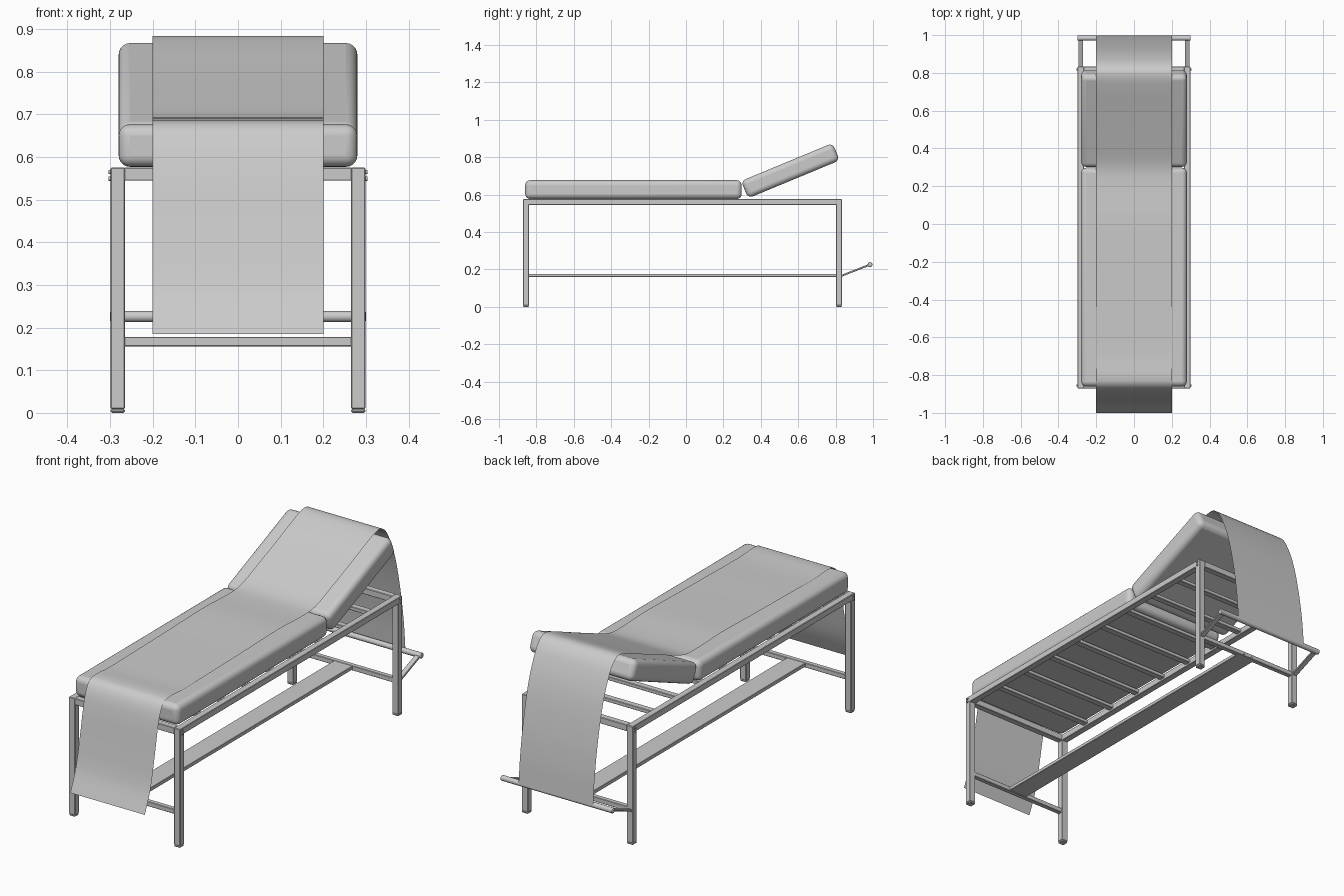
import bpy, bmesh, math
from mathutils import Vector

if "Cube" in bpy.data.objects:
    bpy.data.objects.remove(bpy.data.objects["Cube"])


def finish(obj, bevel=0, segs=1, smooth=False):
    if bevel:
        m = obj.modifiers.new("bevel", 'BEVEL')
        m.width, m.segments = bevel, segs
        m.limit_method = 'ANGLE'
    if smooth:
        bpy.ops.object.select_all(action='DESELECT')
        obj.select_set(True)
        bpy.context.view_layer.objects.active = obj
        bpy.ops.object.shade_smooth_by_angle(angle=math.radians(40))
    return obj


def box(name, center, size, bevel=0, segs=1, smooth=False, tilt=0):
    bm = bmesh.new()
    bmesh.ops.create_cube(bm, size=1)
    bmesh.ops.scale(bm, vec=size, verts=bm.verts)
    me = bpy.data.meshes.new(name)
    bm.to_mesh(me)
    bm.free()
    obj = bpy.data.objects.new(name, me)
    bpy.context.collection.objects.link(obj)
    obj.location = center
    obj.rotation_euler.x = tilt
    return finish(obj, bevel, segs, smooth)


def rod(name, center, radius, length, axis, sides=20, bevel=0):
    bpy.ops.mesh.primitive_cylinder_add(vertices=sides, radius=radius, depth=length, location=center)
    obj = bpy.context.object
    obj.name = name
    obj.rotation_euler = (0, math.pi / 2, 0) if axis == 'X' else (math.pi / 2, 0, 0)
    return finish(obj, bevel, 2, True)


LX, FY, BY = 0.282, -0.855, 0.818     # leg centres
MID, SPAN = (FY + BY) / 2, BY - FY

# Legs, feet and outer bolts
for sx, side in ((-1, "left"), (1, "right")):
    for y, end in ((FY, "front"), (BY, "back")):
        box(f"{end}_{side}_leg", (sx * LX, y, 0.292), (0.033, 0.031, 0.566), 0.002)
        box(f"{end}_{side}_foot", (sx * LX, y, 0.005), (0.033, 0.031, 0.01), 0.003)
        for z in (0.549, 0.565):
            rod(f"{end}_{side}_bolt", (sx * 0.3, y, z), 0.005, 0.007, 'X', 12)
    # Long top rail and arm of the roll holder
    box(f"{side}_top_rail", (sx * LX, MID, 0.56), (0.033, SPAN + 0.03, 0.031), 0.002)
    a, b = Vector((sx * LX, 0.828, 0.165)), Vector((sx * LX, 0.984, 0.226))
    d = b - a
    box(f"{side}_roll_arm", (a + b) / 2, (0.026, d.length, 0.010), 0.002,
        tilt=math.atan2(d.z, d.y))

# End rails and lower cross bars
for y, end, s in ((FY, "front", -1), (BY, "back", 1)):
    box(f"{end}_top_rail", (0, y, 0.56), (0.535, 0.031, 0.031), 0.002)
    box(f"{end}_cross_bar", (0, y, 0.167), (0.535, 0.024, 0.023), 0.002)
    for x in (-0.024, 0.022):
        rod(f"{end}_cross_bar_bolt", (x, y + s * 0.013, 0.165), 0.005, 0.005, 'Y', 12)

# Slats between the long rails
for i in range(1, 9):
    box(f"slat_{i}", (0, FY + SPAN * i / 9, 0.563), (0.535, 0.031, 0.018), 0.002)

# Lower stretcher plank and roll holder rod
box("stretcher", (0, MID, 0.168), (0.1, SPAN - 0.02, 0.018), 0.002)
rod("roll_rod", (0, 0.984, 0.226), 0.013, 0.6, 'X', 24, 0.003)

# Cushions
box("seat_cushion", (0, -0.281, 0.627), (0.56, 1.158, 0.1), 0.027, 5, True)
box("back_cushion", (0, 0.558, 0.728), (0.56, 0.53, 0.1), 0.027, 5, True,
    tilt=math.radians(22.5))

# Paper sheet draped over the couch (smooth curve through profile points)
P = [(-1, 0.185), (-0.958, 0.29), (-0.925, 0.44), (-0.895, 0.59), (-0.868, 0.66), (-0.83, 0.685),
     (-0.7, 0.681), (-0.5, 0.684), (-0.25, 0.688), (0.03, 0.694), (0.2, 0.688), (0.3, 0.694),
     (0.42, 0.738), (0.6, 0.811), (0.72, 0.862), (0.79, 0.884), (0.83, 0.873), (0.87, 0.822),
     (0.92, 0.7), (0.96, 0.53), (0.985, 0.37), (0.998, 0.228)]
pts = [Vector(p) for p in P]
pts = [2 * pts[0] - pts[1]] + pts + [2 * pts[-1] - pts[-2]]
line = []
for i in range(1, len(pts) - 2):
    p0, p1, p2, p3 = pts[i - 1:i + 3]
    h = (p2 - p1).length
    m1 = (p2 - p0) / ((p1 - p0).length + h) * h
    m2 = (p3 - p1) / ((p3 - p2).length + h) * h
    for k in range(4):
        t = k / 4
        line.append((2*t**3 - 3*t*t + 1) * p1 + (t**3 - 2*t*t + t) * m1
                    + (3*t*t - 2*t**3) * p2 + (t**3 - t*t) * m2)
line.append(pts[-2])
verts = [(x, p.x, p.y) for p in line for x in (-0.2, 0.2)]
faces = [(2*i, 2*i + 1, 2*i + 3, 2*i + 2) for i in range(len(line) - 1)]
me = bpy.data.meshes.new("paper_sheet")
me.from_pydata(verts, [], faces)
sheet = bpy.data.objects.new("paper_sheet", me)
bpy.context.collection.objects.link(sheet)
finish(sheet, smooth=True)
